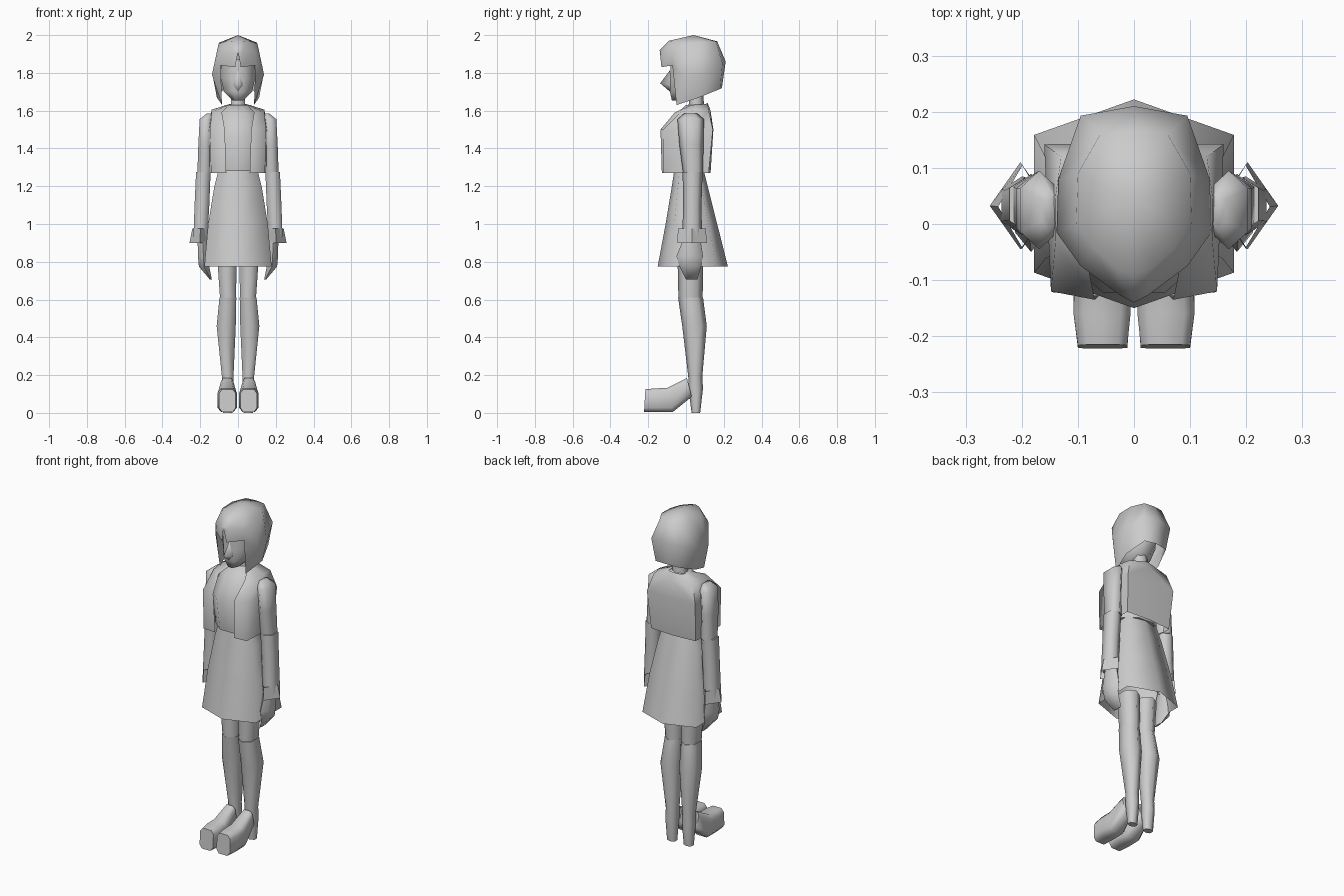
import bpy, bmesh, math

if "Cube" in bpy.data.objects:
    bpy.data.objects.remove(bpy.data.objects["Cube"])

grey = bpy.data.materials.new("light grey")
grey.diffuse_color = (0.6, 0.6, 0.6, 1)
grey.use_nodes = True
grey.node_tree.nodes["Principled BSDF"].inputs["Base Color"].default_value = grey.diffuse_color


def finish(name, bm, mirror=False, angle=75):
    """Turn a bmesh into a smooth-shaded, optionally mirrored object."""
    bmesh.ops.remove_doubles(bm, verts=bm.verts, dist=0.0005)
    if mirror:
        # mirror in the mesh so that the centre seam shades smoothly
        geom = bm.verts[:] + bm.edges[:] + bm.faces[:]
        bmesh.ops.mirror(bm, geom=geom, axis='X', merge_dist=0.0005)
    bmesh.ops.recalc_face_normals(bm, faces=bm.faces)
    me = bpy.data.meshes.new(name)
    bm.to_mesh(me)
    bm.free()
    me.materials.append(grey)
    ob = bpy.data.objects.new(name, me)
    bpy.context.collection.objects.link(ob)
    bpy.ops.object.select_all(action='DESELECT')
    ob.select_set(True)
    bpy.context.view_layer.objects.active = ob
    bpy.ops.object.shade_smooth_by_angle(angle=math.radians(angle))
    return ob


def loft(name, rings, n=6, turn=0.0, mirror=False, caps=True, angle=75, square=1.0):
    """Rings are (x0, x1, (y, z) at one end, (y, z) at the other end).
    A square value under 1 makes the section boxier."""
    raw = [(math.cos(math.tau * i / n + turn), math.sin(math.tau * i / n + turn)) for i in range(n)]
    mx, my = max(abs(p[0]) for p in raw), max(abs(p[1]) for p in raw)

    def fit(v, m):
        v = round(v / m, 6)
        return 0.5 + math.copysign(abs(v) ** square, v) / 2
    unit = [(fit(a, mx), fit(b, my)) for a, b in raw]
    bm = bmesh.new()
    rows = []
    for x0, x1, p, q in rings:
        rows.append([bm.verts.new((x0 + (x1 - x0) * a,
                                   p[0] + (q[0] - p[0]) * b,
                                   p[1] + (q[1] - p[1]) * b)) for a, b in unit])
    for r, s in zip(rows, rows[1:]):
        for i in range(n):
            j = (i + 1) % n
            bm.faces.new((r[i], r[j], s[j], s[i]))
    if caps:
        bm.faces.new(rows[0])
        bm.faces.new(rows[-1])
    return finish(name, bm, mirror, angle)


def level(z, x0, x1, y0, y1):
    return (x0, x1, (y0, z), (y1, z))


def shell(name, columns, angle=80):
    """Open mirrored sheet from columns of points, front centre to back centre."""
    bm = bmesh.new()
    cols = [[bm.verts.new(p) for p in c] for c in columns]
    for a, b in zip(cols, cols[1:]):
        for i in range(len(a) - 1):
            bm.faces.new((a[i], b[i], b[i + 1], a[i + 1]))
    return finish(name, bm, True, angle)


POINT = math.pi / 2  # turns a hexagon so its points face front and back

# Flared skirt and shirt
loft("skirt", [level(0.775, -.178, .178, -.15, .222), level(1.0, -.158, .158, -.108, .165),
               level(1.2, -.125, .125, -.075, .115), level(1.3, -.1, .1, -.06, .09)],
     6, POINT, caps=False, square=0.6)
loft("shirt", [level(1.28, -.12, .12, -.10, .10), level(1.47, -.135, .135, -.122, .12),
               level(1.585, -.11, .11, -.05, .11), level(1.63, -.05, .05, 0, .11)], 8, math.pi / 8)

# Short open jacket
shell("jacket", [
    [(.062, -.128, 1.27), (.07, -.135, 1.5), (.085, -.06, 1.59), (.05, .02, 1.625)],
    [(.143, -.122, 1.27), (.148, -.12, 1.5), (.14, -.03, 1.59), (.05, .03, 1.63)],
    [(.15, .02, 1.27), (.155, .03, 1.5), (.14, .05, 1.605), (.05, .05, 1.632)],
    [(.147, .12, 1.27), (.16, .142, 1.5), (.13, .12, 1.6), (.045, .1, 1.635)],
    [(0, .13, 1.27), (0, .145, 1.5), (0, .13, 1.6), (0, .115, 1.64)]])

# Neck and head
loft("neck", [level(1.58, -.04, .04, .01, .10), level(1.70, -.035, .035, .02, .09)], 6, POINT)
loft("head", [level(1.655, -.03, .03, -.075, .03), level(1.70, -.075, .075, -.085, .10),
              level(1.77, -.09, .09, -.085, .14), level(1.87, -.09, .09, -.08, .15)], 8, math.pi / 8)
bm = bmesh.new()
bridge, tip, base, side = [bm.verts.new(p) for p in
                           ((0, -.084, 1.815), (0, -.137, 1.745), (0, -.084, 1.7), (.028, -.08, 1.735))]
bm.faces.new((bridge, tip, side))
bm.faces.new((tip, base, side))
finish("nose", bm, True, 180)

# Bobbed hair with a split fringe
crown = (0, .04, 2.0)
shell("hair", [[*c, crown] for c in (
    [(0, -.138, 1.91), (0, -.14, 1.92), (0, -.09, 1.97)],
    [(.015, -.13, 1.83), (.025, -.127, 1.91), (.03, -.08, 1.968)],
    [(.092, -.072, 1.84), (.095, -.075, 1.9), (.07, -.045, 1.965)],
    [(.085, -.05, 1.63), (.138, -.015, 1.79), (.103, 0, 1.955)],
    [(.112, .07, 1.67), (.135, .08, 1.79), (.1, .09, 1.96)],
    [(.075, .18, 1.715), (.095, .193, 1.85), (.06, .16, 1.965)],
    [(0, .19, 1.72), (0, .21, 1.86), (0, .165, 1.967)])], 100)

# Arms: sleeve, forearm, cuff and hand
loft("upper_arm", [level(1.27, .14, .215, -.015, .09), level(1.42, .138, .21, -.035, .092),
                   level(1.555, .135, .203, -.045, .095), level(1.585, .135, .165, -.01, .06)],
     6, POINT, True, square=0.85)
loft("forearm", [level(0.93, .162, .236, -.02, .085), level(1.1, .152, .23, -.015, .082),
                 level(1.275, .145, .222, -.018, .088)], 6, POINT, True, square=0.85)
loft("cuff", [level(0.90, .148, .257, -.045, .11), level(0.975, .155, .242, -.043, .105)],
     4, 0, True, caps=False, angle=30)
loft("hand", [level(0.705, .138, .148, 0, .06), level(0.775, .152, .207, -.035, .08),
              level(0.83, .155, .212, -.05, .09), level(0.93, .16, .214, -.01, .075)], 6, POINT, True)

# Legs: thigh and boot shaft running down to a slim heel
loft("thigh", [level(0.605, .01, .095, -.04, .088), level(0.82, .008, .11, -.045, .092)],
     6, POINT, True, square=0.85)
loft("boot_leg", [level(0.0, .03, .08, .03, .075), level(0.13, .024, .086, .012, .09),
                  level(0.19, .024, .085, .012, .086), level(0.46, .012, .113, -.02, .11),
                  level(0.612, .009, .098, -.042, .09)], 6, POINT, True, square=0.85)
loft("boot_foot", [(.012, .1, (-.222, .005), (-.215, .125)),
                   (.006, .108, (-.15, .005), (-.16, .13)),
                   (.008, .106, (-.07, .005), (-.10, .132)),
                   (.025, .09, (.03, .085), (.005, .185))], 8, math.pi / 8, True, square=0.5)
